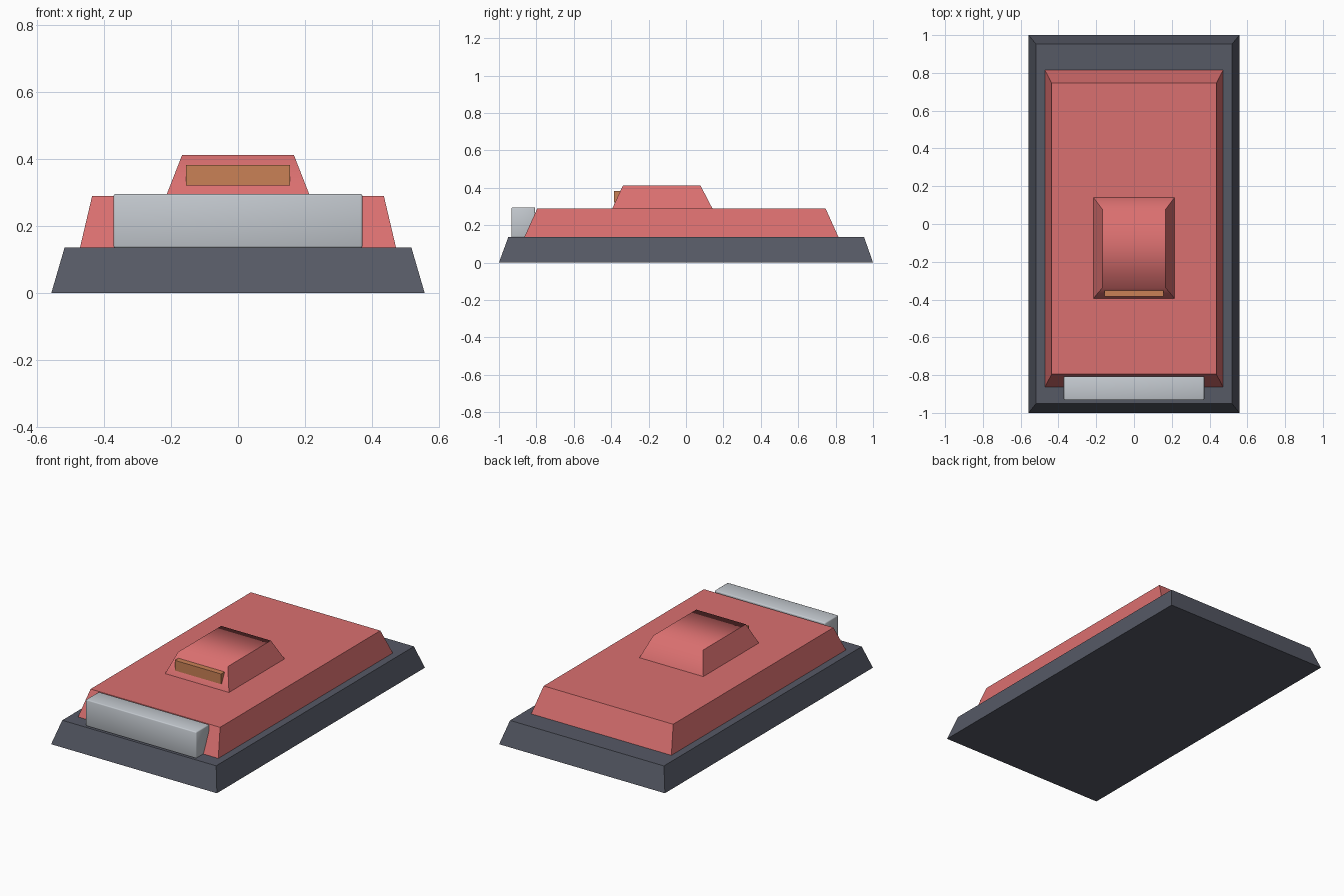
import bpy
import bmesh
from math import radians

cube = bpy.data.objects.get("Cube")
if cube:
    bpy.data.objects.remove(cube, do_unlink=True)


def material(name, rgb):
    mat = bpy.data.materials.new(name)
    mat.use_nodes = True
    mat.diffuse_color = (*rgb, 1)
    mat.node_tree.nodes["Principled BSDF"].inputs["Base Color"].default_value = (*rgb, 1)
    return mat


slate = material("slate grey", (0.092, 0.1, 0.13))
red = material("soft red", (0.7, 0.16, 0.16))
silver = material("silver grey", (0.55, 0.585, 0.625))
orange = material("amber orange", (0.59, 0.22, 0.092))


def tapered_box(name, mat, bottom, top, smooth_angle=None, bevel=0):
    """Box between two rectangles, each given as half width, front y, back y, z."""
    bm = bmesh.new()
    rings = []
    for w, front, back, z in (bottom, top):
        corners = ((-w, front), (w, front), (w, back), (-w, back))
        rings.append([bm.verts.new((x, y, z)) for x, y in corners])
    low, high = rings
    bm.faces.new(low[::-1])
    bm.faces.new(high)
    for i in range(4):
        j = (i + 1) % 4
        bm.faces.new((low[i], low[j], high[j], high[i]))
    if bevel:
        bmesh.ops.bevel(bm, geom=bm.edges[:], offset=bevel, segments=2,
                        profile=0.5, affect='EDGES')
    mesh = bpy.data.meshes.new(name)
    bm.to_mesh(mesh)
    bm.free()
    mesh.materials.append(mat)
    obj = bpy.data.objects.new(name, mesh)
    bpy.context.collection.objects.link(obj)
    if smooth_angle:
        bpy.ops.object.select_all(action='DESELECT')
        obj.select_set(True)
        bpy.context.view_layer.objects.active = obj
        bpy.ops.object.shade_smooth_by_angle(angle=radians(smooth_angle))
    return obj


# Sloped plinth and the main deck on it
tapered_box("base", slate, (0.558, -1, 1, 0), (0.518, -0.95, 0.952, 0.137))
tapered_box("body", red, (0.472, -0.864, 0.815, 0.137), (0.436, -0.795, 0.746, 0.29))

# Cabin, with its front, roof and back blended
tapered_box("cabin", red, (0.215, -0.394, 0.141, 0.29), (0.167, -0.337, 0.077, 0.413),
            smooth_angle=67)

# Softened bar across the front and a light on the cabin
tapered_box("front_bumper", silver, (0.372, -0.933, -0.807, 0.135),
            (0.372, -0.933, -0.807, 0.296), smooth_angle=60, bevel=0.006)
tapered_box("cabin_light", orange, (0.156, -0.385, -0.345, 0.321),
            (0.156, -0.385, -0.345, 0.383))
